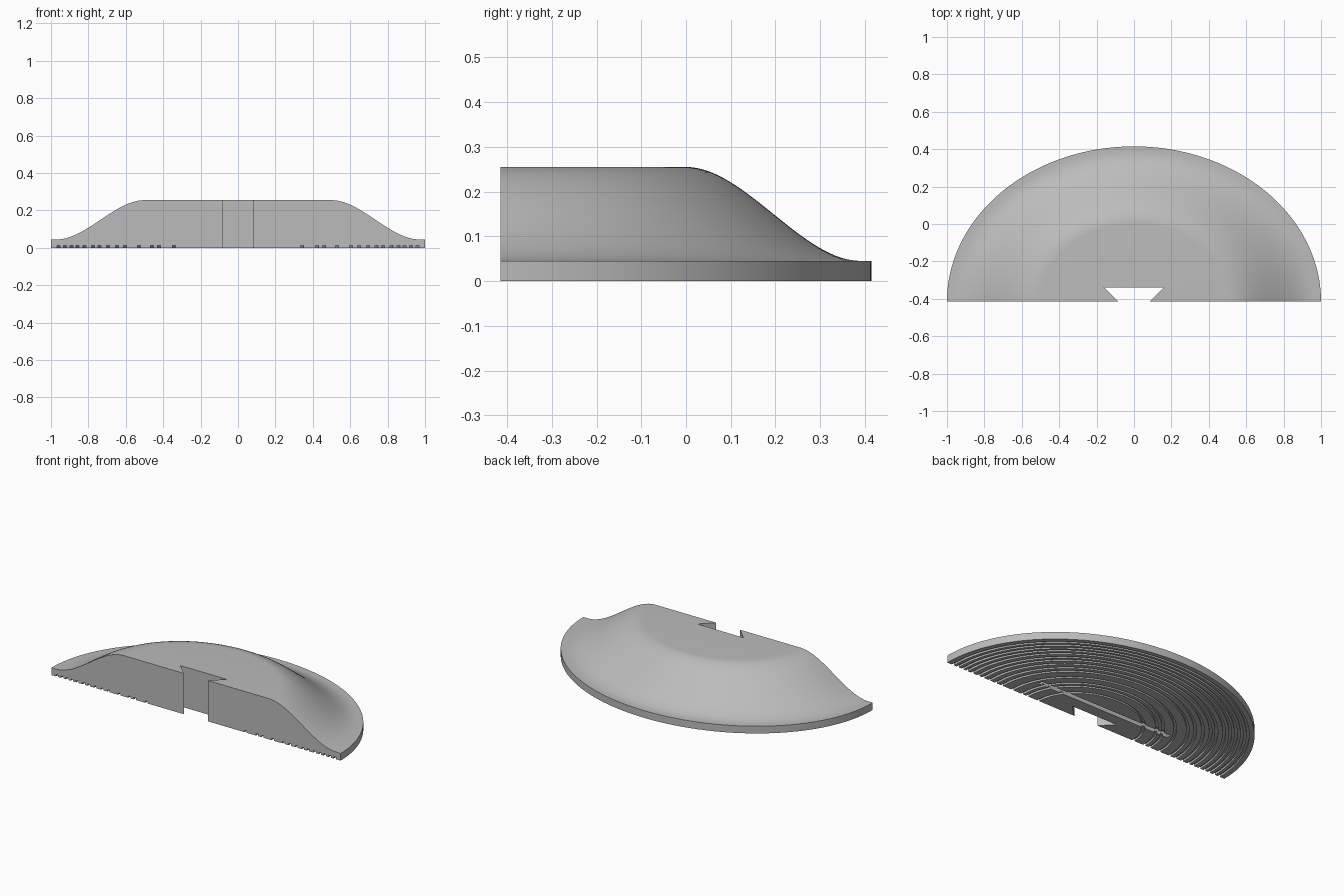
import bpy, bmesh, math

if "Cube" in bpy.data.objects:
    bpy.data.objects.remove(bpy.data.objects["Cube"], do_unlink=True)

FRONT_Y = -0.415          # flat front face
DEPTH = 0.83              # front to back
TOP_Z, RIM_Z = 0.255, 0.045
SEGMENTS = 112


def material(name, rgb):
    mat = bpy.data.materials.new(name)
    mat.use_nodes = True
    mat.diffuse_color = (*rgb, 1)
    mat.node_tree.nodes["Principled BSDF"].inputs["Base Color"].default_value = (*rgb, 1)
    return mat


def make_object(name, bm, mat):
    bmesh.ops.recalc_face_normals(bm, faces=bm.faces)
    mesh = bpy.data.meshes.new(name)
    bm.to_mesh(mesh)
    bm.free()
    mesh.materials.append(mat)
    obj = bpy.data.objects.new(name, mesh)
    bpy.context.collection.objects.link(obj)
    return obj


def prism(name, outline, z0, z1, mat):
    """Vertical prism from a plan outline."""
    bm = bmesh.new()
    face = bm.faces.new([bm.verts.new((x, y, z0)) for x, y in outline])
    extruded = bmesh.ops.extrude_face_region(bm, geom=[face])["geom"]
    top = [v for v in extruded if isinstance(v, bmesh.types.BMVert)]
    bmesh.ops.translate(bm, verts=top, vec=(0, 0, z1 - z0))
    return make_object(name, bm, mat)


def cut(target, cutter):
    mod = target.modifiers.new("cut", 'BOOLEAN')
    mod.operation = 'DIFFERENCE'
    mod.solver = 'EXACT'
    mod.object = cutter
    bpy.context.view_layer.objects.active = target
    bpy.ops.object.modifier_apply(modifier=mod.name)
    bpy.data.objects.remove(cutter, do_unlink=True)


grey = material("plain grey", (0.5, 0.5, 0.5))

# Underside of the cross-section: flat with small ring grooves
groove_centres = [0.343, 0.422, 0.46, 0.53, 0.605, 0.648, 0.695,
                  0.74, 0.775, 0.82, 0.857, 0.89, 0.925, 0.96]
half, height = 0.008, 0.012
profile = [(0, 0)]
for r in groove_centres:
    profile += [(r - half, 0), (r - half, height), (r + half, height), (r + half, 0)]
profile += [(1, 0), (1, RIM_Z)]

# Upper side: narrow flat lip, soft S-shaped slope, flat plateau
start, end, steps = 0.5, 0.97, 28
for i in range(steps + 1):
    u = 1 - i / steps
    smooth = u * u * (3 - 2 * u)
    profile.append((start + (end - start) * u, TOP_Z + (RIM_Z - TOP_Z) * smooth))
profile.append((0, TOP_Z))

# Sweep the cross-section through half an ellipse
bm = bmesh.new()
axis = {i: bm.verts.new((0, FRONT_Y, z)) for i, (r, z) in enumerate(profile) if r == 0}
slices = []
for s in range(SEGMENTS + 1):
    a = math.pi * s / SEGMENTS
    slices.append([axis[i] if r == 0 else
                   bm.verts.new((r * math.cos(a), FRONT_Y + DEPTH * r * math.sin(a), z))
                   for i, (r, z) in enumerate(profile)])
for a, b in zip(slices, slices[1:]):
    for i in range(len(profile) - 1):
        corners = list(dict.fromkeys([a[i], a[i + 1], b[i + 1], b[i]]))
        bm.faces.new(corners)

# Flat front face, one half per side
for edge in (slices[0], slices[-1]):
    bm.faces.new(edge)
base = make_object("domed_half_oval_base", bm, grey)

# Dovetail slot through the front edge
slot_back, narrow, wide = -0.34, 0.083, 0.16
out = 0.05
flare = (wide - narrow) / (slot_back - FRONT_Y)
mouth = narrow - flare * out
cut(base, prism("dovetail_cutter",
                [(-mouth, FRONT_Y - out), (mouth, FRONT_Y - out),
                 (wide, slot_back), (-wide, slot_back)], -0.1, 0.4, grey))

# Straight channel in the underside
cut(base, prism("channel_cutter",
                [(-0.465, -0.27), (0.465, -0.27), (0.465, -0.24), (-0.465, -0.24)],
                -0.1, 0.03, grey))

# Smooth dome, crisp edges
bpy.ops.object.select_all(action='DESELECT')
base.select_set(True)
bpy.context.view_layer.objects.active = base
bpy.ops.object.shade_smooth_by_angle(angle=math.radians(30))
